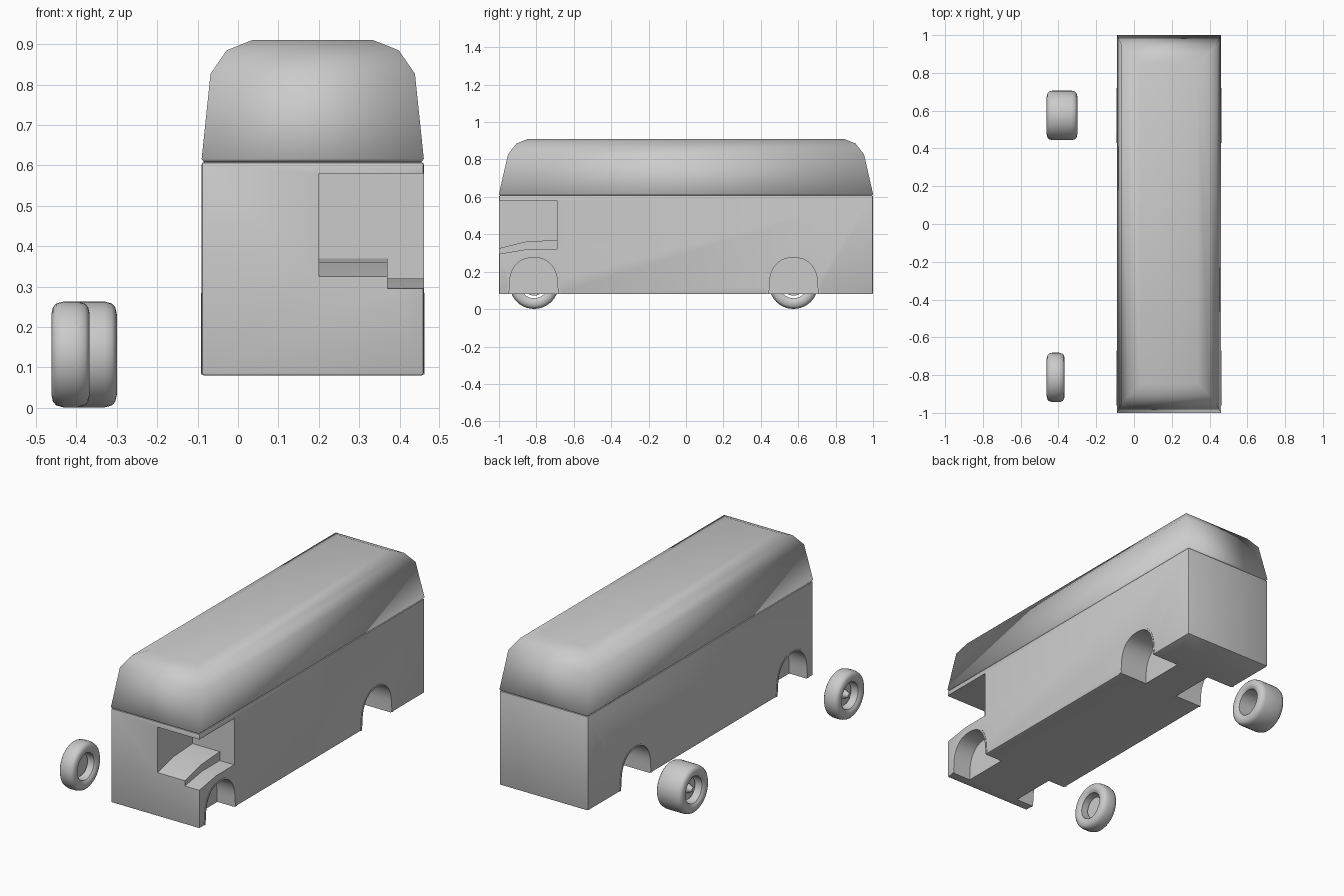
import bpy, bmesh, math
from mathutils import Matrix

if "Cube" in bpy.data.objects:
    bpy.data.objects.remove(bpy.data.objects["Cube"])

grey = bpy.data.materials.new("plain_grey")
grey.use_nodes = True
colour = (0.6, 0.6, 0.6, 1)
grey.diffuse_color = colour
grey.node_tree.nodes["Principled BSDF"].inputs["Base Color"].default_value = colour

CX, HALF_W, HALF_L = 0.185, 0.275, 1.0
LEFT, RIGHT = CX + HALF_W, CX - HALF_W


def finish(name, bm, angle=None):
    """Turn a bmesh into a named object."""
    bmesh.ops.recalc_face_normals(bm, faces=bm.faces)
    mesh = bpy.data.meshes.new(name)
    bm.to_mesh(mesh)
    bm.free()
    mesh.materials.append(grey)
    obj = bpy.data.objects.new(name, mesh)
    bpy.context.collection.objects.link(obj)
    if angle:
        smooth(obj, angle)
    return obj


def smooth(obj, angle):
    bpy.ops.object.select_all(action="DESELECT")
    obj.select_set(True)
    bpy.context.view_layer.objects.active = obj
    bpy.ops.object.shade_smooth_by_angle(angle=math.radians(angle))


def prism(name, profile, x0, x1):
    """Extrude a closed (y, z) profile along x."""
    bm = bmesh.new()
    face = bm.faces.new([bm.verts.new((x0, y, z)) for y, z in profile])
    out = bmesh.ops.extrude_face_region(bm, geom=[face])
    moved = [v for v in out["geom"] if isinstance(v, bmesh.types.BMVert)]
    bmesh.ops.translate(bm, verts=moved, vec=(x1 - x0, 0, 0))
    return finish(name, bm)


def cut(target, cutter):
    mod = target.modifiers.new("cut", "BOOLEAN")
    mod.object, mod.solver = cutter, "EXACT"
    bpy.context.view_layer.objects.active = target
    bpy.ops.object.modifier_apply(modifier=mod.name)
    bpy.data.objects.remove(cutter)


def arch(yc, half, top, bottom, steps=20):
    """Squarish wheel arch outline, from front foot to rear foot."""
    pts = [(yc - half, bottom)]
    for i in range(steps + 1):
        a = math.pi * (1 - i / steps)
        c, s = math.cos(a), math.sin(a)
        pts.append((yc + math.copysign(abs(c) ** 0.85, c) * (half - 0.006),
                    0.12 + (top - 0.12) * s ** 0.85))
    return pts + [(yc + half, bottom)]


# Lower body: box with softened edges
bm = bmesh.new()
bmesh.ops.create_cube(bm, size=1, matrix=Matrix.Translation((CX, 0, 0.344))
                      @ Matrix.Diagonal((2 * HALF_W, 2 * HALF_L, 0.528, 1)))
bmesh.ops.bevel(bm, geom=bm.edges[:], offset=0.006, segments=2, profile=0.5, affect="EDGES")
body = finish("lower_body", bm)

# Open half cab: bonnet side and lower driver side
for x0, x1, floor in ((0.20, 0.372, [(-0.69, 0.37), (-0.86, 0.36), (-1.0, 0.325), (-1.1, 0.30)]),
                      (0.37, 0.50, [(-0.69, 0.32), (-0.85, 0.32), (-1.0, 0.295), (-1.1, 0.28)])):
    cut(body, prism("cab_cutter", floor + [(-1.1, 0.58), (-0.69, 0.58)], x0, x1))

# Wheel wells on both sides, with thin raised lips
for axle, yc, depth in (("front", -0.815, 0.11), ("rear", 0.575, 0.17)):
    for side, edge, out in (("left", LEFT, 1), ("right", RIGHT, -1)):
        cut(body, prism("well_cutter", arch(yc, 0.135, 0.275, 0.0),
                        edge - out * depth, edge + out * 0.05))
        lip = arch(yc, 0.145, 0.284, 0.082) + arch(yc, 0.135, 0.275, 0.082)[::-1]
        prism(f"{axle}_{side}_arch_lip", lip, edge - out * 0.01, edge + out * 0.002)
smooth(body, 30)

# Roof: stacked rings narrowing to a flat top
bm = bmesh.new()
rings = []
for z, ix, iy in ((0.608, 0.006, 0.006), (0.616, 0, 0), (0.827, 0.022, 0.048),
                  (0.885, 0.062, 0.093), (0.91, 0.125, 0.155)):
    w, l = HALF_W - ix, HALF_L - iy
    rings.append([bm.verts.new((CX + sx * w, sy * l, z))
                  for sx, sy in ((-1, -1), (1, -1), (1, 1), (-1, 1))])
bm.faces.new(rings[0])
bm.faces.new(rings[-1])
for a, b in zip(rings, rings[1:]):
    for i in range(4):
        bm.faces.new((a[i], a[(i + 1) % 4], b[(i + 1) % 4], b[i]))
corners = [e for e in bm.edges if abs(e.verts[0].co.z - e.verts[1].co.z) > 0.1]
roof = finish("roof", bm, 100)


def lathe(name, profile, yc, closed, steps=40):
    """Spin an (x, radius) profile around a wheel axle."""
    bm = bmesh.new()
    verts = [bm.verts.new((x, yc, 0.132 + r)) for x, r in profile]
    pairs = list(zip(verts, verts[1:])) + ([(verts[-1], verts[0])] if closed else [])
    edges = [bm.edges.new(p) for p in pairs]
    bmesh.ops.spin(bm, geom=verts + edges, cent=(0, yc, 0.132), axis=(1, 0, 0),
                   angle=math.tau, steps=steps)
    bmesh.ops.remove_doubles(bm, verts=bm.verts, dist=0.0002)
    return finish(name, bm, 40)


# Loose wheels: narrow front, wide rear, each with a hub plate
for axle, yc, x1 in (("front", -0.812, -0.367), ("rear", 0.575, -0.30)):
    x0 = -0.462
    tyre = [(x0 + 0.012, 0.074), (x0 + 0.003, 0.085), (x0, 0.10), (x0 + 0.004, 0.117),
            (x0 + 0.012, 0.126), (x0 + 0.03, 0.131)]
    tyre += [(x0 + x1 - x, r) for x, r in reversed(tyre)]
    lathe(f"{axle}_tyre", tyre, yc, True)
    h = x0 + 0.045
    lathe(f"{axle}_hub", [(h - 0.03, 0), (h - 0.03, 0.012), (h - 0.012, 0.018), (h, 0.025),
                          (h, 0.06), (h + 0.008, 0.06), (h + 0.008, 0)], yc, False)
